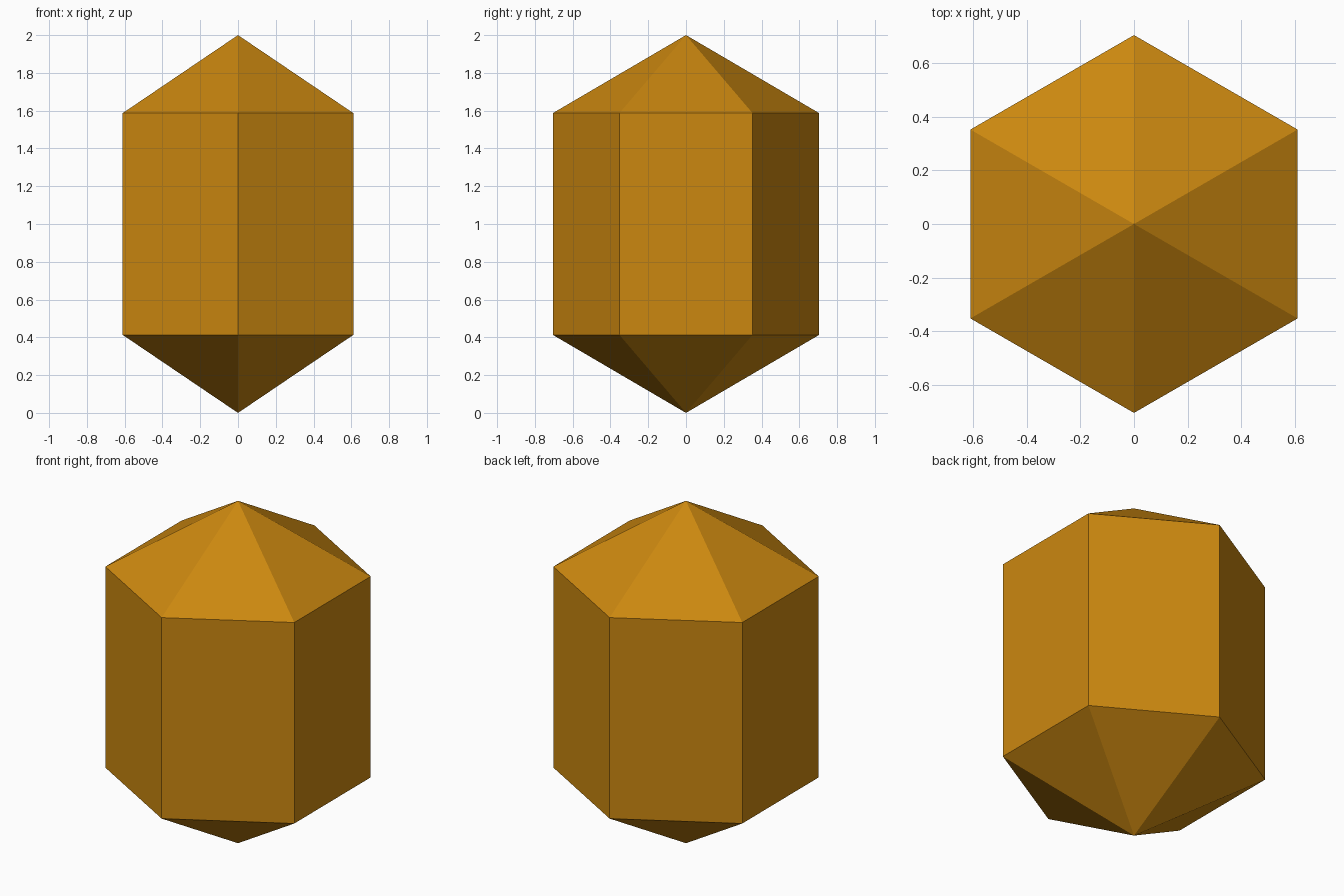
import bpy, bmesh, math

if "Cube" in bpy.data.objects:
    bpy.data.objects.remove(bpy.data.objects["Cube"])

# Amber crystal: hexagonal body with a six-sided point at each end
RADIUS, LOW, HIGH, TOP = 0.705, 0.413, 1.587, 2.0

amber = bpy.data.materials.new("amber")
amber.diffuse_color = (0.60, 0.245, 0.005, 1)
amber.use_nodes = True
amber.node_tree.nodes["Principled BSDF"].inputs["Base Color"].default_value = amber.diffuse_color

bm = bmesh.new()


def ring(z):
    return [bm.verts.new((RADIUS * math.sin(math.radians(-60 * i)),
                          RADIUS * math.cos(math.radians(60 * i)), z))
            for i in range(6)]


lower, upper = ring(LOW), ring(HIGH)
bottom_tip = bm.verts.new((0, 0, 0))
top_tip = bm.verts.new((0, 0, TOP))

# Side walls and pointed ends
for i in range(6):
    j = (i + 1) % 6
    bm.faces.new((lower[i], lower[j], upper[j], upper[i]))
    bm.faces.new((upper[i], upper[j], top_tip))
    bm.faces.new((lower[j], lower[i], bottom_tip))
bmesh.ops.recalc_face_normals(bm, faces=bm.faces)

mesh = bpy.data.meshes.new("crystal")
bm.to_mesh(mesh)
bm.free()
mesh.materials.append(amber)
bpy.context.collection.objects.link(bpy.data.objects.new("crystal", mesh))
